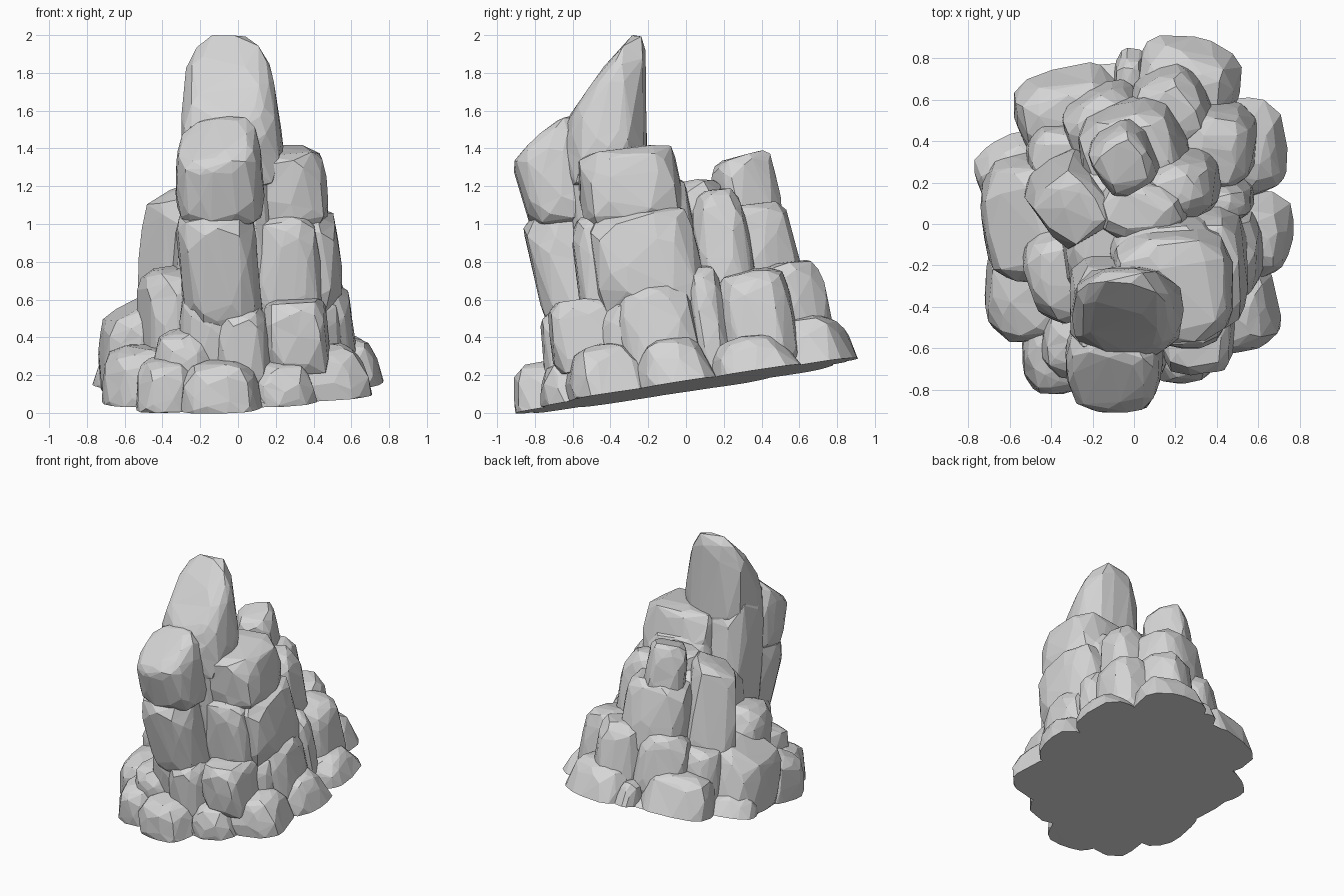
import bpy, bmesh, math, random
from mathutils import Vector, Matrix

if "Cube" in bpy.data.objects:
    bpy.data.objects.remove(bpy.data.objects["Cube"], do_unlink=True)

random.seed(7)
stone = bpy.data.materials.new("light_grey_stone")
stone.use_nodes = True
grey = (0.67, 0.67, 0.67, 1)
stone.diffuse_color = grey
stone.node_tree.nodes["Principled BSDF"].inputs["Base Color"].default_value = grey

# The whole outcrop stands on a sloping bed and leans square to it
UP = Vector((-0.04, -0.155, 1)).normalized()
LEAN = Vector((0, 0, 1)).rotation_difference(UP).to_matrix()


def bed(x, y):
    return 0.14 + 0.04 * x + 0.155 * y


def rock(name, xs, ys, zs, yaw=None, slope=(0, 0), box=5, plan=3, taper=0.06, shift=(0, 0)):
    """Chiselled boulder filling the given ranges. box squares its profile and plan
    its outline; slope tips its top, shift slides it."""
    if yaw is None:
        yaw = random.uniform(-9, 9)
    turn = LEAN @ Matrix.Rotation(math.radians(yaw), 3, "Z")
    spans = (xs, ys, zs)
    half = Vector([(b - a) / 2 for a, b in spans])
    points = []
    count = 130
    for i in range(count):
        h = 1 - 2 * (i + 0.5) / count
        a = i * math.pi * (3 - math.sqrt(5)) + random.uniform(-0.2, 0.2)
        r = math.sqrt(1 - h * h)
        d = Vector((r * math.cos(a), r * math.sin(a), h))
        outline = (abs(d.x) ** plan + abs(d.y) ** plan) ** (1 / plan)
        d /= (outline ** box + abs(h) ** box) ** (1 / box)
        d *= random.uniform(0.96, 1.02)
        narrow = 1 - taper * d.z
        p = turn @ Vector((d.x * half.x * narrow, d.y * half.y * narrow, d.z * half.z))
        if d.z > 0:
            p.z += d.z * (slope[0] * p.x + slope[1] * p.y)
        p.x += shift[0] * d.z
        p.y += shift[1] * d.z
        points.append(p)
    # Fit to the ranges, then flatten on the bed
    for k, (a, b) in enumerate(spans):
        low, high = min(p[k] for p in points), max(p[k] for p in points)
        for p in points:
            p[k] = a + (p[k] - low) / (high - low) * (b - a)
    bm = bmesh.new()
    for p in points:
        p.z = max(p.z, bed(p.x, p.y))
        bm.verts.new(p)
    bmesh.ops.convex_hull(bm, input=bm.verts)
    loose = [v for v in bm.verts if not v.link_faces]
    bmesh.ops.delete(bm, geom=loose, context="VERTS")
    bmesh.ops.dissolve_limit(bm, angle_limit=math.radians(7), verts=bm.verts, edges=bm.edges)
    bmesh.ops.triangulate(bm, faces=bm.faces)
    bmesh.ops.recalc_face_normals(bm, faces=bm.faces)
    mesh = bpy.data.meshes.new(name)
    bm.to_mesh(mesh)
    bm.free()
    mesh.materials.append(stone)
    bpy.context.collection.objects.link(bpy.data.objects.new(name, mesh))


# Solid heart that closes the gaps between boulders
rock("base_mound", (-0.64, 0.64), (-0.76, 0.78), (-0.3, 0.42), 0, box=2.6, plan=2.5)
rock("lower_core", (-0.48, 0.46), (-0.5, 0.52), (0.0, 0.7), 0)
rock("upper_core", (-0.36, 0.33), (-0.42, 0.38), (0.4, 1.12), 0)

# Peak and the columns carrying it
rock("peak", (-0.3, 0.24), (-0.64, -0.2), (1.15, 2.0), 0, (0.05, 1.25), 4, 3, 0.12, (0, 0.08))
rock("peak_support", (-0.31, 0.2), (-0.64, -0.1), (0.5, 1.56), 0, (0, -0.2), 7, 5)
rock("front_column_top", (-0.33, 0.14), (-0.91, -0.42), (0.97, 1.57), 0, (0.2, 0.6), 5, 3, 0.05, (0, -0.03))
rock("front_column_middle", (-0.33, 0.13), (-0.86, -0.34), (0.42, 1.1), 0, box=7, taper=-0.03, shift=(-0.02, -0.03))
rock("front_column_foot", (-0.31, 0.15), (-0.73, -0.3), (0.1, 0.72), 0)

# Stacked column on the model's left side
rock("left_column_top", (-0.1, 0.48), (-0.58, 0.0), (0.95, 1.42), 2, box=8, plan=4, taper=0.04)
rock("left_column_ledge", (-0.12, 0.44), (-0.35, 0.1), (0.5, 1.27), 0)
rock("left_column_middle", (0.0, 0.55), (-0.52, 0.1), (0.5, 1.1), 2, box=8, plan=4, taper=0.04)
rock("left_column_front", (0.05, 0.45), (-0.6, -0.25), (0.45, 1.06), 0)
rock("left_column_foot", (0.05, 0.56), (-0.5, 0.12), (0.1, 0.66))

# Tall rear and right-hand columns
rock("right_column", (-0.53, -0.07), (-0.12, 0.38), (0.3, 1.22), 38, (0.2, 0), 8, 5, 0.1, (0.02, 0))
rock("rear_column_top", (-0.22, 0.13), (0.13, 0.51), (0.9, 1.39), 30, (0, 0.1), 6, 3.5)
rock("rear_column_middle", (-0.27, 0.27), (0.1, 0.62), (0.5, 1.12), 20, box=6)
rock("rear_column_inner", (-0.2, 0.28), (-0.1, 0.28), (0.6, 1.24))
rock("rear_left_column", (0.02, 0.42), (0.02, 0.38), (0.4, 1.19), box=4)

# Middle ring of boulders
rock("middle_front", (-0.13, 0.18), (-0.77, -0.35), (0.05, 0.58))
rock("middle_front_left", (0.13, 0.49), (-0.73, -0.24), (0.2, 0.63), 0, box=7, plan=4)
rock("middle_left", (0.2, 0.63), (-0.38, 0.1), (0.1, 0.7))
rock("middle_left_narrow", (0.22, 0.58), (0.0, 0.25), (0.1, 0.78), box=4)
rock("middle_rear_left", (0.15, 0.6), (0.17, 0.61), (0.15, 0.77))
rock("middle_rear", (-0.02, 0.39), (0.35, 0.79), (0.2, 0.81), 25)
rock("middle_rear_right", (-0.35, 0.1), (0.25, 0.7), (0.2, 0.76), 30)
rock("middle_right_front", (-0.54, -0.1), (-0.48, 0.05), (0.1, 0.78), 20)
rock("middle_right", (-0.74, -0.28), (-0.28, 0.37), (0.0, 0.64), 5, (0.4, 0), 6)
rock("middle_right_rear", (-0.52, -0.15), (0.15, 0.52), (0.1, 0.64))

# Ground ring of boulders
rock("ground_front", (-0.31, 0.14), (-0.91, -0.45), (-0.3, 0.29), box=4)
rock("ground_front_inner", (-0.45, -0.1), (-0.75, -0.35), (-0.1, 0.45), box=4)
rock("ground_front_right", (-0.54, -0.2), (-0.82, -0.35), (-0.3, 0.31))
rock("ground_right_front", (-0.72, -0.28), (-0.57, -0.03), (-0.3, 0.37), 0)
rock("ground_right", (-0.77, -0.35), (0.04, 0.45), (-0.2, 0.31), 25)
rock("ground_rear_right", (-0.58, -0.02), (0.3, 0.78), (-0.15, 0.51), 15, box=4)
rock("ground_rear_pebble", (-0.1, 0.07), (0.55, 0.85), (0.0, 0.42), box=4)
rock("ground_rear", (-0.02, 0.52), (0.4, 0.91), (-0.1, 0.52), -15, box=4)
rock("ground_rear_left", (0.35, 0.74), (0.13, 0.61), (-0.2, 0.42), 10, box=4)
rock("ground_left", (0.37, 0.77), (-0.26, 0.17), (-0.3, 0.4), box=4)
rock("ground_left_front", (0.25, 0.71), (-0.64, -0.17), (-0.3, 0.37), 12, box=4, plan=5)
rock("ground_front_left", (0.05, 0.42), (-0.77, -0.35), (-0.3, 0.29), 10, box=4)
